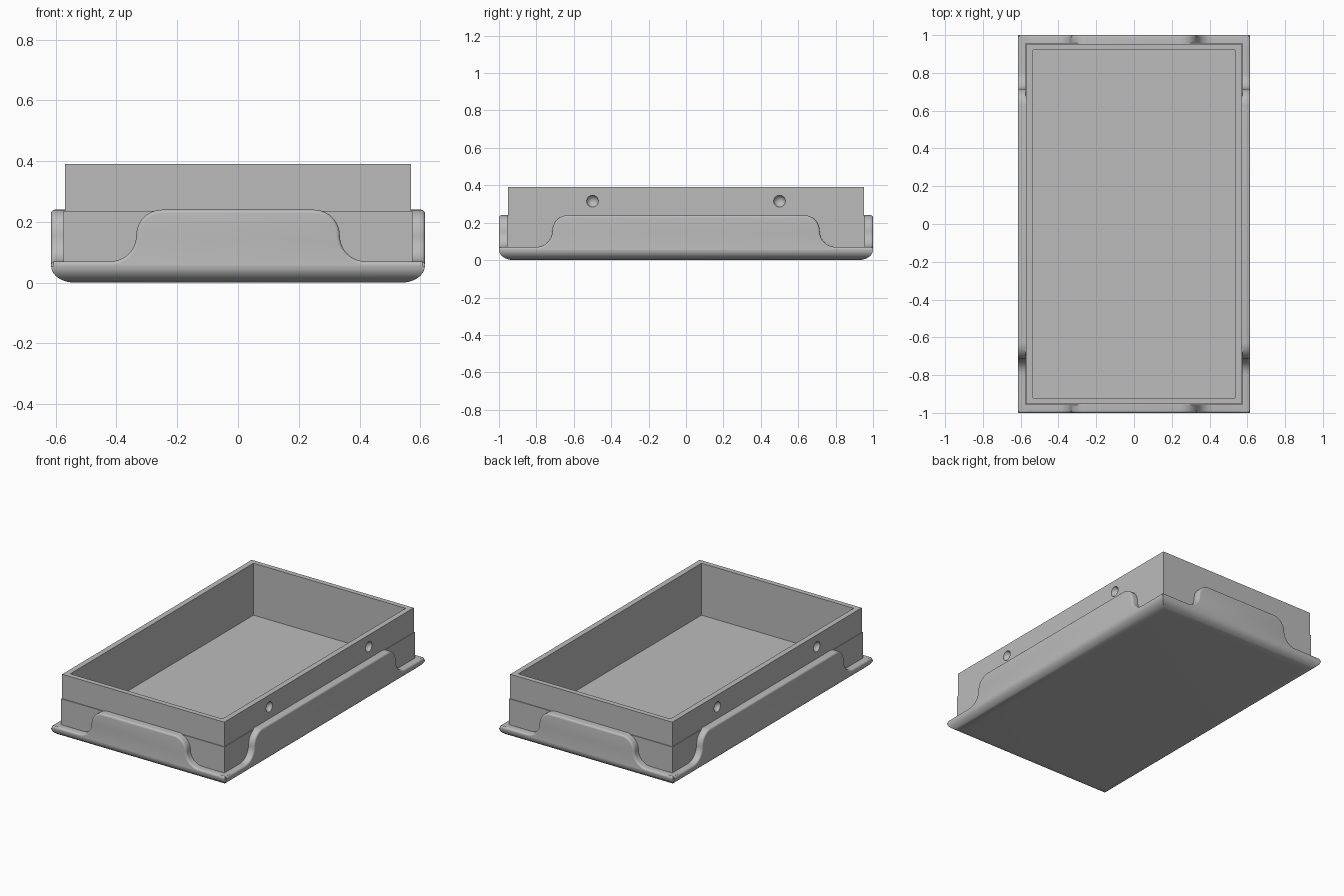
import bpy, bmesh
from math import sin, cos, pi, radians

default = bpy.data.objects.get("Cube")
if default:
    bpy.data.objects.remove(default)

grey = bpy.data.materials.new("plain grey")
grey.use_nodes = True
colour = (0.5, 0.5, 0.5, 1)
grey.diffuse_color = colour
grey.node_tree.nodes["Principled BSDF"].inputs["Base Color"].default_value = colour

HALF_X, HALF_Y = 0.615, 1.0
LEDGE, RIM, TOP = 0.055, 0.07, 0.24
FILLET, SWEEP = 0.012, 0.085


def finish(name, bm):
    bmesh.ops.recalc_face_normals(bm, faces=bm.faces)
    mesh = bpy.data.meshes.new(name)
    bm.to_mesh(mesh)
    bm.free()
    mesh.materials.append(grey)
    obj = bpy.data.objects.new(name, mesh)
    bpy.context.collection.objects.link(obj)
    return obj


def smooth(obj):
    bpy.ops.object.select_all(action='DESELECT')
    obj.select_set(True)
    bpy.context.view_layer.objects.active = obj
    bpy.ops.object.shade_smooth_by_angle(angle=radians(30))


def skin(name, rings):
    """Join rings of equal length and cap both ends."""
    bm = bmesh.new()
    loops = [[bm.verts.new(p) for p in ring] for ring in rings]
    for a, b in zip(loops, loops[1:]):
        for i in range(len(a)):
            j = (i + 1) % len(a)
            bm.faces.new((a[i], a[j], b[j], b[i]))
    bm.faces.new(loops[0])
    bm.faces.new(loops[-1])
    return finish(name, bm)


def rect(x, y, z):
    return [(-x, -y, z), (x, -y, z), (x, y, z), (-x, y, z)]


# Base with rounded lower edges and mitred corners
rings = []
for i in range(11):
    a = i / 10 * pi / 2
    inset = 0.078 * (1 - sin(a))
    rings.append(rect(HALF_X - inset, HALF_Y - inset, LEDGE * (1 - cos(a))))
smooth(skin("base", rings))

# Open box with a slightly wider foot
box = skin("open_box", [
    rect(0.574, 0.957, 0.03), rect(0.574, 0.957, 0.235),
    rect(0.57, 0.952, 0.235), rect(0.57, 0.952, 0.39),
    rect(0.535, 0.92, 0.39), rect(0.535, 0.92, 0.06)])

# Round dimples in the long sides
for side in (-1, 1):
    for y in (-0.5, 0.5):
        bm = bmesh.new()
        bmesh.ops.create_uvsphere(bm, u_segments=32, v_segments=16, radius=0.032)
        bmesh.ops.translate(bm, verts=bm.verts, vec=(side * 0.575, y, 0.315))
        cutter = finish("dimple_cutter", bm)
        smooth(cutter)
        cutter.hide_render = True
        mod = box.modifiers.new("dimple", 'BOOLEAN')
        mod.operation = 'DIFFERENCE'
        mod.solver = 'EXACT'
        mod.object = cutter
        bpy.ops.object.select_all(action='DESELECT')
        box.select_set(True)
        bpy.context.view_layer.objects.active = box
        bpy.ops.object.modifier_apply(modifier=mod.name)
        bpy.data.objects.remove(cutter)
smooth(box)


def outline(end, flat, inset):
    """Flap outline: low rim, S-shaped rise, flat top, mirrored."""
    half = [(end, LEDGE), (end, RIM - inset)]
    steps = 10
    for i in range(steps + 1):
        a = i / steps * pi / 2
        r = SWEEP + inset
        half.append((flat + 2 * SWEEP - r * sin(a), RIM + SWEEP - r * cos(a)))
    for i in range(1, steps + 1):
        a = i / steps * pi / 2
        r = SWEEP - inset
        half.append((flat + r * cos(a), TOP - SWEEP + r * sin(a)))
    return half + [(-u, z) for u, z in reversed(half)]


def flap(name, end, flat, inner, outer, place):
    """Flap standing on the ledge with a filleted outer edge."""
    layers = [(inner, 0)]
    for i in range(6):
        a = i / 5 * pi / 2
        layers.append((outer - FILLET * (1 - sin(a)), FILLET * (1 - cos(a))))
    rings = [[place(u, d, z) for u, z in outline(end, flat, inset)]
             for d, inset in layers]
    smooth(skin(name, rings))


# Flaps on the short ends and the long sides
for s, end_name, side_name in ((-1, "front_flap", "right_flap"),
                               (1, "back_flap", "left_flap")):
    flap(end_name, HALF_X - 0.008, 0.25, 0.945, HALF_Y,
         lambda u, d, z: (u, s * d, z))
    flap(side_name, HALF_Y - 0.008, 0.63, 0.565, HALF_X,
         lambda u, d, z: (s * d, u, z))
